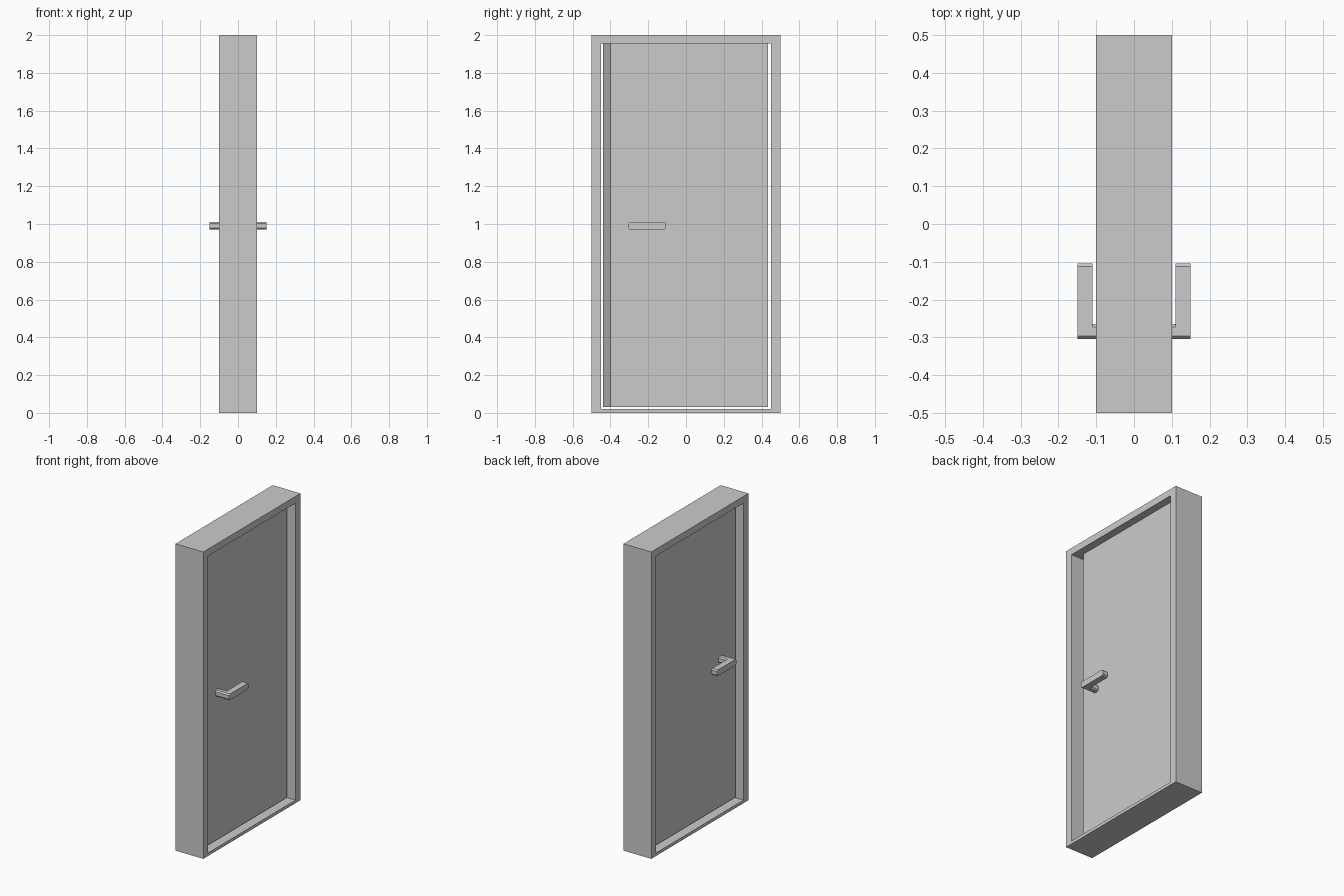
import bpy, bmesh

if "Cube" in bpy.data.objects:
    bpy.data.objects.remove(bpy.data.objects["Cube"])


def prism(name, profile, axis, lo, hi):
    """Extrude a closed 2D profile along x (profile = y,z) or z (profile = x,y)."""
    def place(p, t):
        return (t, p[0], p[1]) if axis == 'x' else (p[0], p[1], t)
    bm = bmesh.new()
    a = [bm.verts.new(place(p, lo)) for p in profile]
    b = [bm.verts.new(place(p, hi)) for p in profile]
    n = len(profile)
    bm.faces.new(a)
    bm.faces.new(b)
    for i in range(n):
        j = (i + 1) % n
        bm.faces.new((a[i], a[j], b[j], b[i]))
    bmesh.ops.recalc_face_normals(bm, faces=bm.faces)
    me = bpy.data.meshes.new(name)
    bm.to_mesh(me)
    bm.free()
    ob = bpy.data.objects.new(name, me)
    bpy.context.collection.objects.link(ob)
    return ob


def rounded_rect(y0, y1, z0, z1, c):
    """Rectangle with corners cut by c."""
    return [(y0 + c, z0), (y1 - c, z0), (y1, z0 + c), (y1, z1 - c),
            (y1 - c, z1), (y0 + c, z1), (y0, z1 - c), (y0, z0 + c)]


# Frame: a closed ring with mitred corners
outer = [(-0.5, 0), (0.5, 0), (0.5, 2), (-0.5, 2)]
inner = [(-0.45, 0.02), (0.45, 0.02), (0.45, 1.955), (-0.45, 1.955)]
bm = bmesh.new()
rings = [[bm.verts.new((x, y, z)) for y, z in ring]
         for x, ring in ((-0.1, outer), (0.1, outer), (0.1, inner), (-0.1, inner))]
for k in range(4):
    r, s = rings[k], rings[(k + 1) % 4]
    for i in range(4):
        j = (i + 1) % 4
        bm.faces.new((r[i], r[j], s[j], s[i]))
bmesh.ops.recalc_face_normals(bm, faces=bm.faces)
mesh = bpy.data.meshes.new("door_frame")
bm.to_mesh(mesh)
bm.free()
bpy.context.collection.objects.link(bpy.data.objects.new("door_frame", mesh))

# Door leaf, with the latch edge slanted so it can swing clear of the frame
prism("door_leaf", [(-0.05, -0.44), (-0.05, 0.435), (0.05, 0.435), (0.05, -0.40)],
      'z', 0.03, 1.955)

# Lever handles: a post and a grip, mirrored to both sides
post = prism("handle_post", rounded_rect(-0.305, -0.265, 0.97, 1.01, 0.008), 'x', 0.045, 0.112)
grip = prism("handle_grip", rounded_rect(-0.305, -0.105, 0.97, 1.01, 0.008), 'x', 0.11, 0.15)
for part in (post, grip):
    mirror = part.modifiers.new("both_sides", 'MIRROR')
    mirror.use_axis = (True, False, False)
    mirror.use_mirror_merge = False
